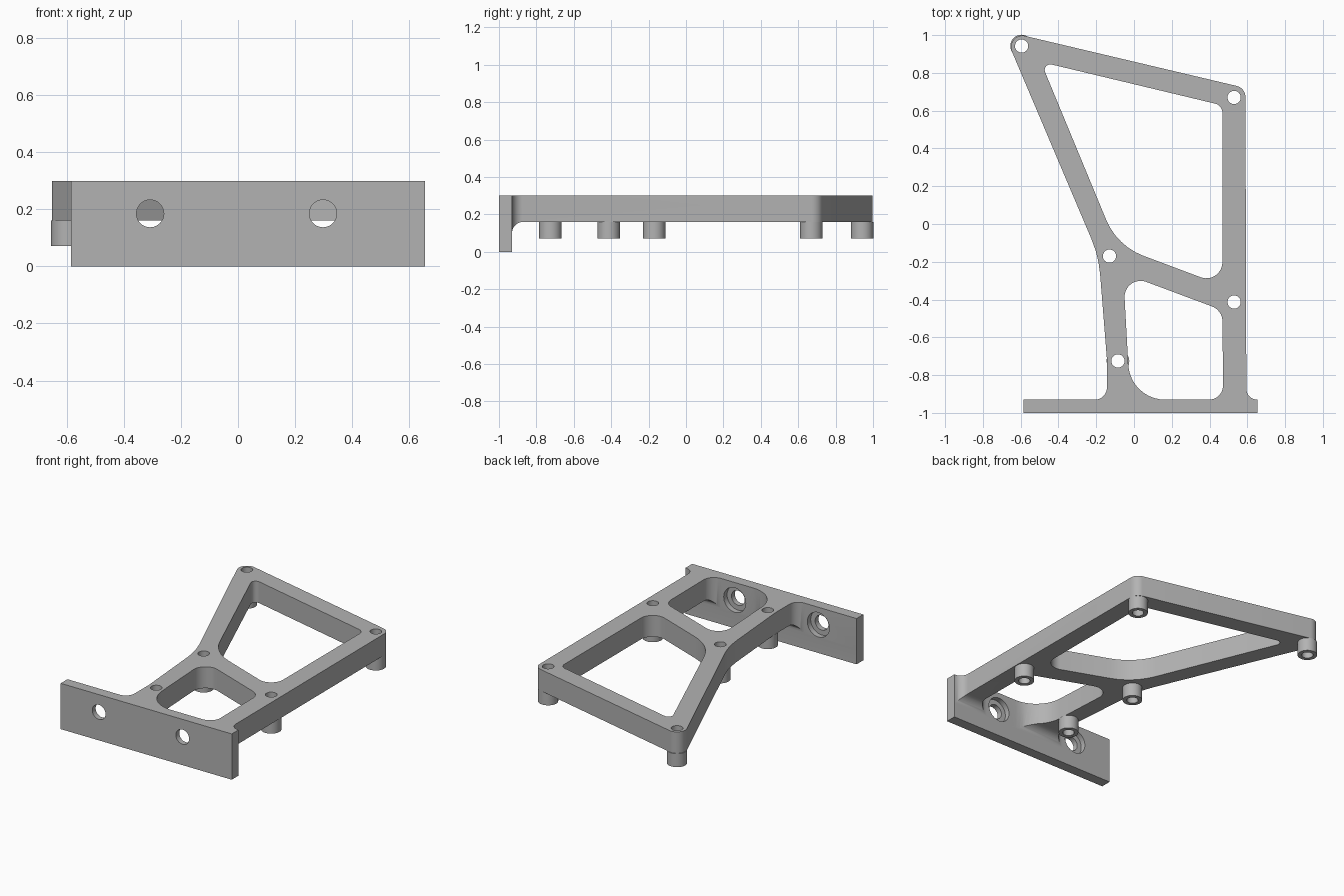
import bpy, bmesh
from math import pi, tan, cos, sin, ceil
from mathutils import Vector

if "Cube" in bpy.data.objects:
    bpy.data.objects.remove(bpy.data.objects["Cube"])

grey = bpy.data.materials.new("plain grey")
grey.use_nodes = True
grey.diffuse_color = (0.45, 0.45, 0.45, 1)
grey.node_tree.nodes["Principled BSDF"].inputs["Base Color"].default_value = grey.diffuse_color


def rounded(corners):
    """Closed loop from (x, y, radius) corners, each replaced by a tangent arc."""
    loop = []
    for i, (x, y, r) in enumerate(corners):
        p = Vector((x, y))
        if r == 0:
            loop.append(p)
            continue
        a = (Vector(corners[i - 1][:2]) - p).normalized()
        b = (Vector(corners[(i + 1) % len(corners)][:2]) - p).normalized()
        half = a.angle(b) / 2
        centre = p + (a + b).normalized() * (r / sin(half))
        start = p + a * (r / tan(half)) - centre
        end = p + b * (r / tan(half)) - centre
        sweep = start.angle(end)
        steps = max(3, ceil(sweep / (pi / 20)))
        for k in range(steps + 1):
            t = k / steps
            loop.append(centre + (start * sin((1 - t) * sweep) + end * sin(t * sweep)) / sin(sweep))
    return loop


def circle(x, y, r, n=40):
    return [Vector((x + r * cos(2 * pi * k / n), y + r * sin(2 * pi * k / n))) for k in range(n)]


def slab(name, loops, half, location=(0, 0, 0), rotation=(0, 0, 0)):
    """Filled outline with holes, extruded both ways and turned into a solid mesh."""
    curve = bpy.data.curves.new(name, "CURVE")
    curve.dimensions = "2D"
    curve.fill_mode = "BOTH"
    curve.extrude = half
    for loop in loops:
        spline = curve.splines.new("POLY")
        spline.points.add(len(loop) - 1)
        for point, co in zip(spline.points, loop):
            point.co = (co.x, co.y, 0, 1)
        spline.use_cyclic_u = True
    obj = bpy.data.objects.new(name, curve)
    bpy.context.collection.objects.link(obj)
    obj.location, obj.rotation_euler = location, rotation
    select(obj)
    bpy.ops.object.convert(target="MESH")
    obj = bpy.context.object
    obj.name = name
    bm = bmesh.new()
    bm.from_mesh(obj.data)
    bmesh.ops.remove_doubles(bm, verts=bm.verts, dist=1e-5)
    bmesh.ops.recalc_face_normals(bm, faces=bm.faces)
    bm.to_mesh(obj.data)
    bm.free()
    obj.data.materials.clear()
    obj.data.materials.append(grey)
    return obj


def select(obj):
    bpy.ops.object.select_all(action="DESELECT")
    obj.select_set(True)
    bpy.context.view_layer.objects.active = obj


def cut(target, cutter):
    mod = target.modifiers.new("cut", "BOOLEAN")
    mod.operation, mod.solver, mod.object = "DIFFERENCE", "EXACT", cutter
    select(target)
    bpy.ops.object.modifier_apply(modifier=mod.name)
    bpy.data.objects.remove(cutter)


def smooth(obj):
    select(obj)
    bpy.ops.object.shade_smooth_by_angle(angle=pi / 6)


TOP, UNDERSIDE, FOOT = 0.3, 0.16, 0.072
BACK = -0.93  # rear face of the mounting plate
posts = [(-0.595, 0.942), (0.53, 0.67), (-0.13, -0.17), (0.53, -0.413), (-0.085, -0.725)]

# Plan of the bracket: mounting plate, legs and arms
outline = rounded([
    (-0.585, -1, 0), (0.655, -1, 0), (0.655, BACK, 0), (0.595, BACK, 0.058),
    (0.59, 0.72, 0.06), (-0.693, 1.023, 0.06), (-0.187, -0.17, 0.6),
    (-0.143, -0.72, 0.3), (-0.143, BACK, 0.065), (-0.585, BACK, 0)])
rear_opening = rounded([
    (-0.493, 0.858, 0.03), (0.468, 0.628, 0.05),
    (0.468, -0.325, 0.085), (-0.09, -0.116, 0.345)])
front_opening = rounded([
    (-0.057, -0.261, 0.085), (0.468, -0.457, 0.085),
    (0.472, BACK, 0.075), (-0.02, BACK, 0.195)])
screw_holes = [circle(x, y, 0.035) for x, y in posts]
bracket = slab("bracket_frame", [outline, rear_opening, front_opening] + screw_holes,
               TOP / 2, (0, 0, TOP / 2))

# Clear the space below the arms, leaving a fillet behind the plate
wall = BACK - 0.0001
undercut = rounded([(wall, -0.1, 0), (wall, UNDERSIDE, 0.06), (1.2, UNDERSIDE, 0), (1.2, -0.1, 0)])
cut(bracket, slab("undercut", [undercut], 1, rotation=(pi / 2, 0, pi / 2)))

# Counterbored mounting holes through the plate
for x in (-0.308, 0.298):
    for radius, y, half in ((0.048, -1, 0.1), (0.08, BACK, 0.035)):
        cut(bracket, slab("bore", [circle(x, 0.185, radius)], half, (0, y, 0), (pi / 2, 0, 0)))
smooth(bracket)

# Hollow standoffs below the frame
for i, (x, y) in enumerate(posts):
    standoff = slab(f"standoff_{i + 1}", [circle(0, 0, 0.06), circle(0, 0, 0.035)],
                    (UNDERSIDE - FOOT) / 2, (x, y, (UNDERSIDE + FOOT) / 2))
    smooth(standoff)
